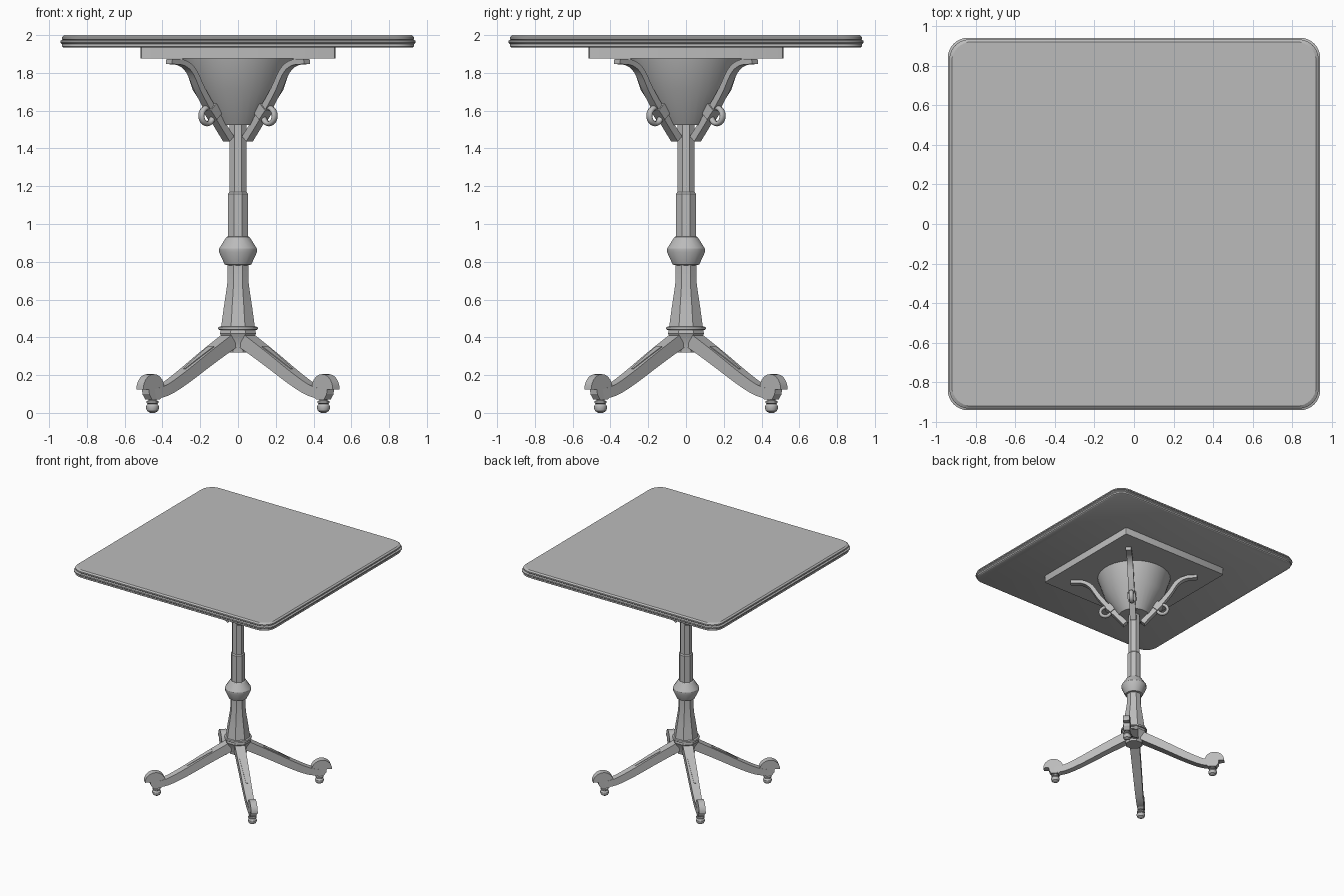
import bpy, bmesh, math
from mathutils import Vector, Matrix

if "Cube" in bpy.data.objects:
    bpy.data.objects.remove(bpy.data.objects["Cube"])

grey = bpy.data.materials.new("iron grey")
grey.diffuse_color = (0.5, 0.5, 0.5, 1)
grey.use_nodes = True
grey.node_tree.nodes["Principled BSDF"].inputs["Base Color"].default_value = grey.diffuse_color


def finish(name, bm, angle=0.0, smooth=30):
    """Turn a bmesh into a named, shaded object rotated about z."""
    bmesh.ops.recalc_face_normals(bm, faces=bm.faces)
    bm.transform(Matrix.Rotation(angle, 4, 'Z'))
    me = bpy.data.meshes.new(name)
    bm.to_mesh(me)
    bm.free()
    ob = bpy.data.objects.new(name, me)
    bpy.context.collection.objects.link(ob)
    me.materials.append(grey)
    bpy.ops.object.select_all(action='DESELECT')
    ob.select_set(True)
    bpy.context.view_layer.objects.active = ob
    bpy.ops.object.shade_smooth_by_angle(angle=math.radians(smooth))
    return ob


def loft(name, rings, angle=0.0, smooth=30, closed=False):
    """Skin a list of point loops, capping the ends unless closed."""
    bm = bmesh.new()
    loops = [[bm.verts.new(p) for p in ring] for ring in rings]
    pairs = list(zip(loops, loops[1:]))
    if closed:
        pairs.append((loops[-1], loops[0]))
    n = len(loops[0])
    for a, b in pairs:
        for i in range(n):
            j = (i + 1) % n
            bm.faces.new((a[i], a[j], b[j], b[i]))
    if not closed:
        bm.faces.new(loops[0])
        bm.faces.new(loops[-1])
    return finish(name, bm, angle, smooth)


def lathe(name, profile, sides, centre=0.0, angle=0.0):
    """Revolve (radius, z) pairs; radius is measured to the flats."""
    k = 1 / math.cos(math.pi / sides)
    turns = [(i + 0.5) * math.tau / sides for i in range(sides)]
    return loft(name, [[(centre + r * k * math.cos(t), r * k * math.sin(t), z)
                        for t in turns] for r, z in profile], angle)


def rounded_slab(name, levels, corner, steps):
    """Stack rounded squares given as (half width, z)."""
    rings = []
    for half, z in levels:
        ring = []
        for q in range(4):
            mid = Matrix.Rotation(q * math.pi / 2, 2) @ Vector((half - corner,) * 2)
            for s in range(steps + 1):
                t = (q + s / steps) * math.pi / 2
                ring.append((mid.x + corner * math.cos(t),
                             mid.y + corner * math.sin(t), z))
        rings.append(ring)
    return loft(name, rings)


def smooth_path(pts, steps=5):
    """Catmull-Rom curve through the points (r, z)."""
    p = [Vector(q) for q in pts]
    p = [2 * p[0] - p[1]] + p + [2 * p[-1] - p[-2]]
    out = []
    for a, b, c, d in zip(p, p[1:], p[2:], p[3:]):
        for s in range(steps):
            t = s / steps
            out.append(0.5 * (2 * b + (c - a) * t + (2 * a - 5 * b + 4 * c - d) * t * t
                              + (3 * b - a - 3 * c + d) * t ** 3))
    return out + [p[-2]]


def bar(name, pts, thick, width, angle):
    """Sweep a rectangle along a radial path; (start, end) sizes taper."""
    path = smooth_path(pts)
    rings = []
    for i, p in enumerate(path):
        f = i / (len(path) - 1)
        t = (path[min(i + 1, len(path) - 1)] - path[max(i - 1, 0)]).normalized()
        n = Vector((-t.y, t.x)) * (thick[0] + (thick[1] - thick[0]) * f) / 2
        w = (width[0] + (width[1] - width[0]) * f) / 2
        a, b = p + n, p - n
        rings.append([(a.x, -w, a.y), (a.x, w, a.y), (b.x, w, b.y), (b.x, -w, b.y)])
    return loft(name, rings, angle)


# Table top with moulded edge, and mounting plate below it
rounded_slab("table_top", [(0.925, 1.935), (0.932, 1.94), (0.932, 1.953), (0.94, 1.96),
                           (0.94, 1.97), (0.928, 1.975), (0.932, 1.98), (0.932, 1.99),
                           (0.92, 2.0)], 0.1, 8)
rounded_slab("mounting_plate", [(0.515, 1.875), (0.515, 1.936)], 0.012, 2)

# Bowl and column
lathe("bowl", [(0.295, 1.88), (0.29, 1.86), (0.24, 1.71), (0.12, 1.525)], 32)
lathe("post", [(0.045, 1.54), (0.045, 1.17), (0.052, 1.16), (0.052, 0.92)], 8)
lathe("knob", [(0.052, 0.935), (0.062, 0.93), (0.1, 0.87), (0.1, 0.85),
               (0.07, 0.785), (0.05, 0.78)], 16)
lathe("flared_column", [(0.055, 0.8), (0.057, 0.68), (0.075, 0.56), (0.09, 0.45),
                        (0.095, 0.42), (0.07, 0.37), (0.065, 0.32)], 8)
lathe("collar_ring", [(0.088, 0.438), (0.104, 0.441), (0.106, 0.448),
                      (0.104, 0.455), (0.088, 0.458)], 24)

for k in range(4):
    ang = math.pi / 4 + k * math.pi / 2
    tag = f"_{k + 1}"

    # Curved bracket with a clasp and a decorative ring
    bar("bracket" + tag, [(0.07, 1.45), (0.2, 1.6), (0.285, 1.71), (0.35, 1.81),
                          (0.42, 1.853), (0.515, 1.86)], (0.042, 0.026), (0.05, 0.045), ang)
    bar("bracket_clasp" + tag, [(0.17, 1.57), (0.215, 1.62)], (0.055, 0.055),
        (0.066, 0.066), ang)
    rings = []
    for i in range(20):
        t = i * math.tau / 20
        rings.append([((0.042 + 0.014 * math.cos(u)) * math.cos(t) + 0.232,
                       0.018 * math.sin(u),
                       (0.042 + 0.014 * math.cos(u)) * math.sin(t) + 1.573)
                      for u in [j * math.tau / 8 for j in range(8)]])
    loft("bracket_ring" + tag, rings, ang, 60, closed=True)

    # Sweeping leg with a raised rib on top
    bar("leg" + tag, [(0.05, 0.39), (0.24, 0.287), (0.42, 0.185), (0.55, 0.122),
                      (0.645, 0.1)], (0.075, 0.052), (0.08, 0.052), ang)
    bar("leg_rib" + tag, [(0.2, 0.343), (0.3, 0.288), (0.4, 0.23)], (0.02, 0.012),
        (0.045, 0.015), ang)

    # Rounded foot scroll, flat under its outer lip
    outline = [(0.655 + 0.08 * math.cos(i * math.pi / 14),
                0.125 + 0.08 * math.sin(i * math.pi / 14)) for i in range(15)]
    outline += [(0.582, 0.09), (0.61, 0.072), (0.67, 0.072), (0.69, 0.1), (0.692, 0.125)]
    loft("foot_scroll" + tag, [[(r, y, z) for r, z in outline] for y in (-0.026, 0.026)], ang)

    # Caster: neck, collar and ball
    lathe("caster" + tag, [(0.02, 0.08), (0.02, 0.066), (0.031, 0.062), (0.031, 0.052),
                           (0.024, 0.048), (0.033, 0.036), (0.034, 0.026), (0.028, 0.01),
                           (0.012, 0.0)], 12, 0.64, ang)
